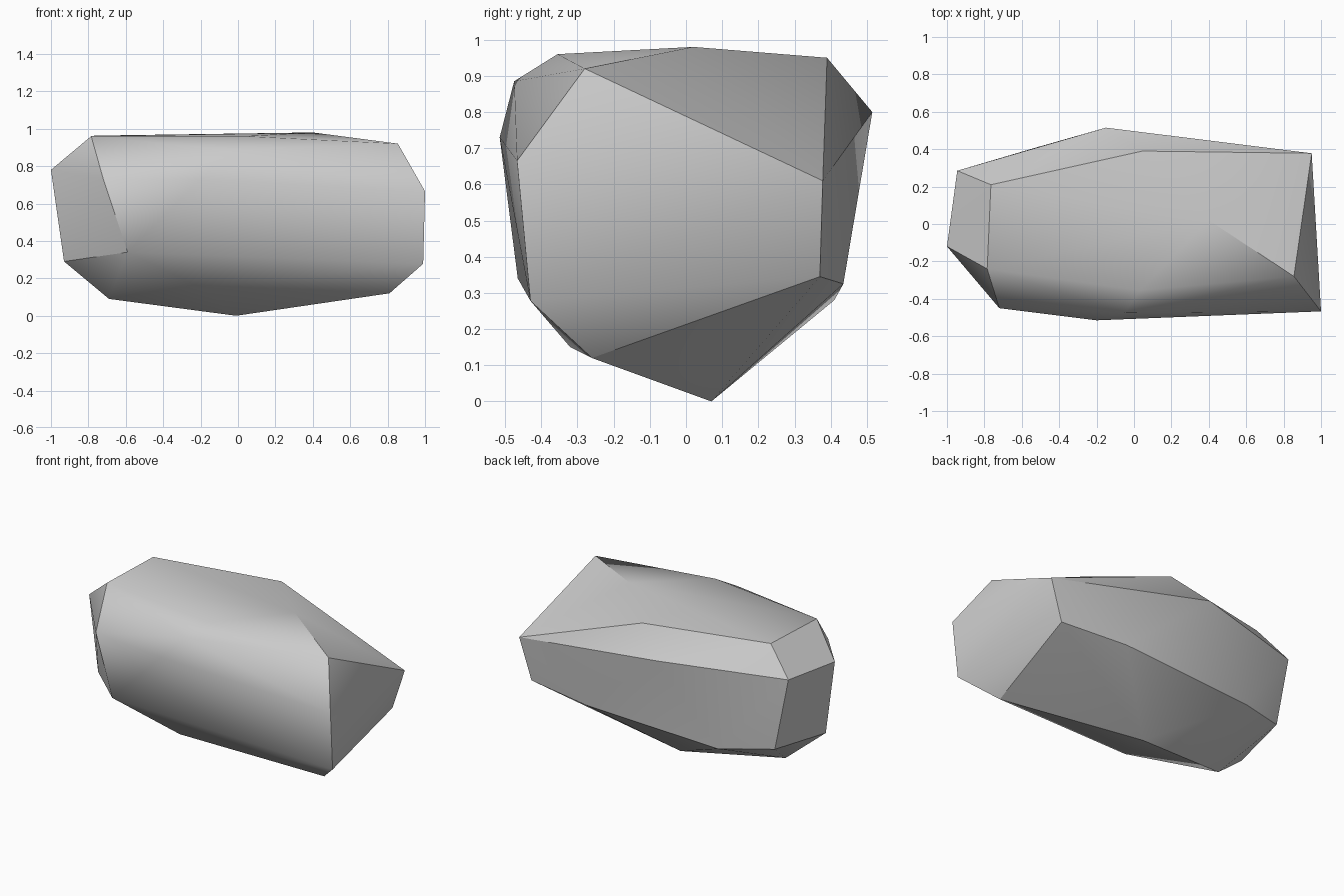
import bpy
import bmesh
import math

cube = bpy.data.objects.get("Cube")
if cube:
    bpy.data.objects.remove(cube, do_unlink=True)

# Grey stone material
stone = bpy.data.materials.new("stone grey")
stone.use_nodes = True
colour = (0.6, 0.6, 0.6, 1.0)
stone.diffuse_color = colour
bsdf = next(n for n in stone.node_tree.nodes if n.type == 'BSDF_PRINCIPLED')
bsdf.inputs["Base Color"].default_value = colour
bsdf.inputs["Roughness"].default_value = 0.8

# Corners of the chipped boulder, grouped from the top down
crown = [(-0.785, -0.24, 0.96), (-0.765, 0.21, 0.963), (0.045, 0.39, 0.95),
         (0.40, 0.02, 0.98), (0.855, -0.28, 0.92), (0.03, -0.355, 0.96)]
shoulder = [(-1.0, -0.12, 0.78), (-0.945, 0.285, 0.80), (-0.15, 0.515, 0.80),
            (0.95, 0.378, 0.61), (1.0, -0.467, 0.665), (-0.05, -0.475, 0.885),
            (-0.20, -0.515, 0.73), (-0.72, -0.45, 0.73)]
skirt = [(-0.93, -0.126, 0.29), (-0.85, 0.29, 0.32), (-0.52, 0.41, 0.28),
         (0.42, 0.435, 0.325), (0.866, 0.37, 0.345), (0.99, -0.43, 0.278),
         (-0.59, -0.465, 0.34)]
base = [(-0.69, -0.05, 0.09), (-0.01, 0.07, 0.0), (0.81, -0.26, 0.12),
        (-0.20, -0.32, 0.15)]

# Wrap the corners in a convex skin
bm = bmesh.new()
for corner in crown + shoulder + skirt + base:
    bm.verts.new(corner)
bmesh.ops.convex_hull(bm, input=bm.verts[:])
bmesh.ops.delete(bm, geom=[v for v in bm.verts if not v.link_faces], context='VERTS')
bmesh.ops.recalc_face_normals(bm, faces=bm.faces[:])
mesh = bpy.data.meshes.new("boulder")
bm.to_mesh(mesh)
bm.free()
mesh.materials.append(stone)

boulder = bpy.data.objects.new("boulder", mesh)
bpy.context.collection.objects.link(boulder)

# Soften shallow facets, keep the strong ridges crisp
bpy.ops.object.select_all(action='DESELECT')
boulder.select_set(True)
bpy.context.view_layer.objects.active = boulder
bpy.ops.object.shade_smooth_by_angle(angle=math.radians(30))
